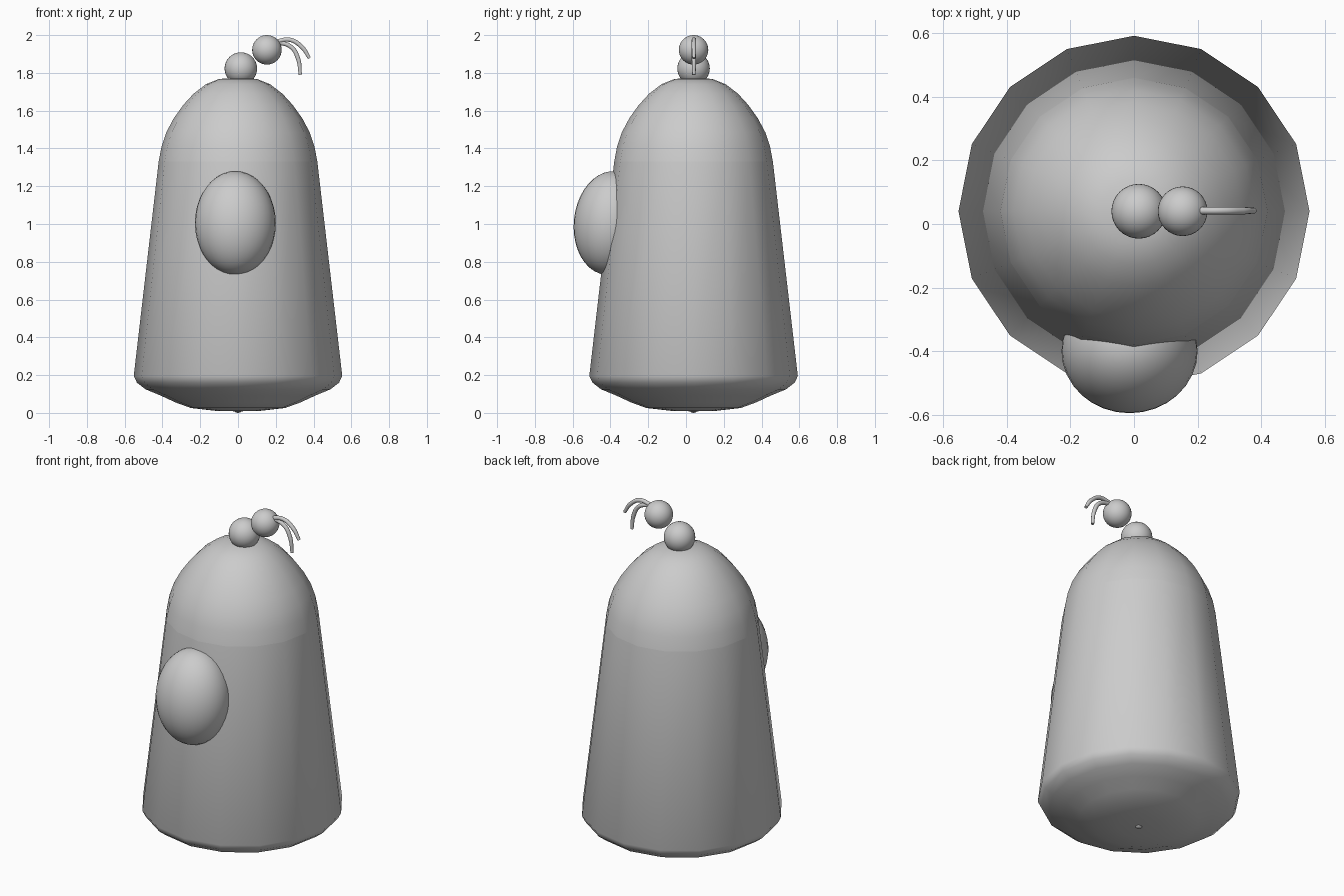
import bpy, bmesh, math

if "Cube" in bpy.data.objects:
    bpy.data.objects.remove(bpy.data.objects["Cube"])

CY = 0.04  # the body axis sits slightly behind the origin


def lathe(name, profile, sides=16):
    """Revolve (radius, height) points around the body axis."""
    bm = bmesh.new()
    rings = []
    for r, z in profile:
        if r == 0:
            rings.append([bm.verts.new((0, CY, z))] * sides)
        else:
            rings.append([bm.verts.new((r * math.cos(2 * math.pi * i / sides),
                                        CY + r * math.sin(2 * math.pi * i / sides), z))
                          for i in range(sides)])
    for a, b in zip(rings, rings[1:]):
        for i in range(sides):
            j = (i + 1) % sides
            bm.faces.new(list(dict.fromkeys((a[i], a[j], b[j], b[i]))))
    bmesh.ops.recalc_face_normals(bm, faces=bm.faces)
    for f in bm.faces:
        f.smooth = True
    mesh = bpy.data.meshes.new(name)
    bm.to_mesh(mesh)
    bm.free()
    obj = bpy.data.objects.new(name, mesh)
    bpy.context.collection.objects.link(obj)
    return obj


def ball(name, loc, scale, tilt=0):
    bpy.ops.mesh.primitive_uv_sphere_add(segments=32, ring_count=20, location=loc,
                                         rotation=(tilt, 0, 0))
    obj = bpy.context.object
    obj.name = name
    obj.scale = scale
    bpy.ops.object.shade_smooth()
    return obj


def strand(name, points, radius):
    cu = bpy.data.curves.new(name, 'CURVE')
    cu.dimensions = '3D'
    cu.bevel_depth = radius
    cu.bevel_resolution = 3
    cu.use_fill_caps = True
    sp = cu.splines.new('BEZIER')
    sp.bezier_points.add(len(points) - 1)
    for bp, (x, z) in zip(sp.bezier_points, points):
        bp.co = (x, CY + 0.002, z)
        bp.handle_left_type = bp.handle_right_type = 'AUTO'
    sp.bezier_points[-1].radius = 0.75
    obj = bpy.data.objects.new(name, cu)
    bpy.context.collection.objects.link(obj)
    return obj


# tapered body with rounded underside
lathe("body", [(0, 0.008), (0.12, 0.011), (0.25, 0.026), (0.33, 0.055), (0.41, 0.092),
               (0.49, 0.125), (0.535, 0.16), (0.552, 0.195), (0.42, 1.33)])

# domed head
lathe("head_dome", [(0.42, 1.33), (0.405, 1.41), (0.38, 1.485), (0.34, 1.56),
                    (0.29, 1.63), (0.235, 1.69), (0.17, 1.74), (0.10, 1.768), (0, 1.774)])

# small nub under the base
ball("base_nub", (0, CY, 0.015), (0.02, 0.02, 0.015))

# single bulging eye, leaning with the body wall
ball("eye", (-0.014, -0.40, 1.005), (0.214, 0.194, 0.275), 0.1 * -1)

# stacked balls on top
ball("lower_ball", (0.015, CY, 1.823), (0.086,) * 3)
ball("upper_ball", (0.153, CY, 1.922), (0.078,) * 3)

# two drooping hairs
strand("outer_hair", [(0.20, 1.965), (0.275, 1.975), (0.34, 1.935), (0.378, 1.878)], 0.012)
strand("inner_hair", [(0.20, 1.965), (0.28, 1.938), (0.318, 1.875), (0.33, 1.79)], 0.012)
